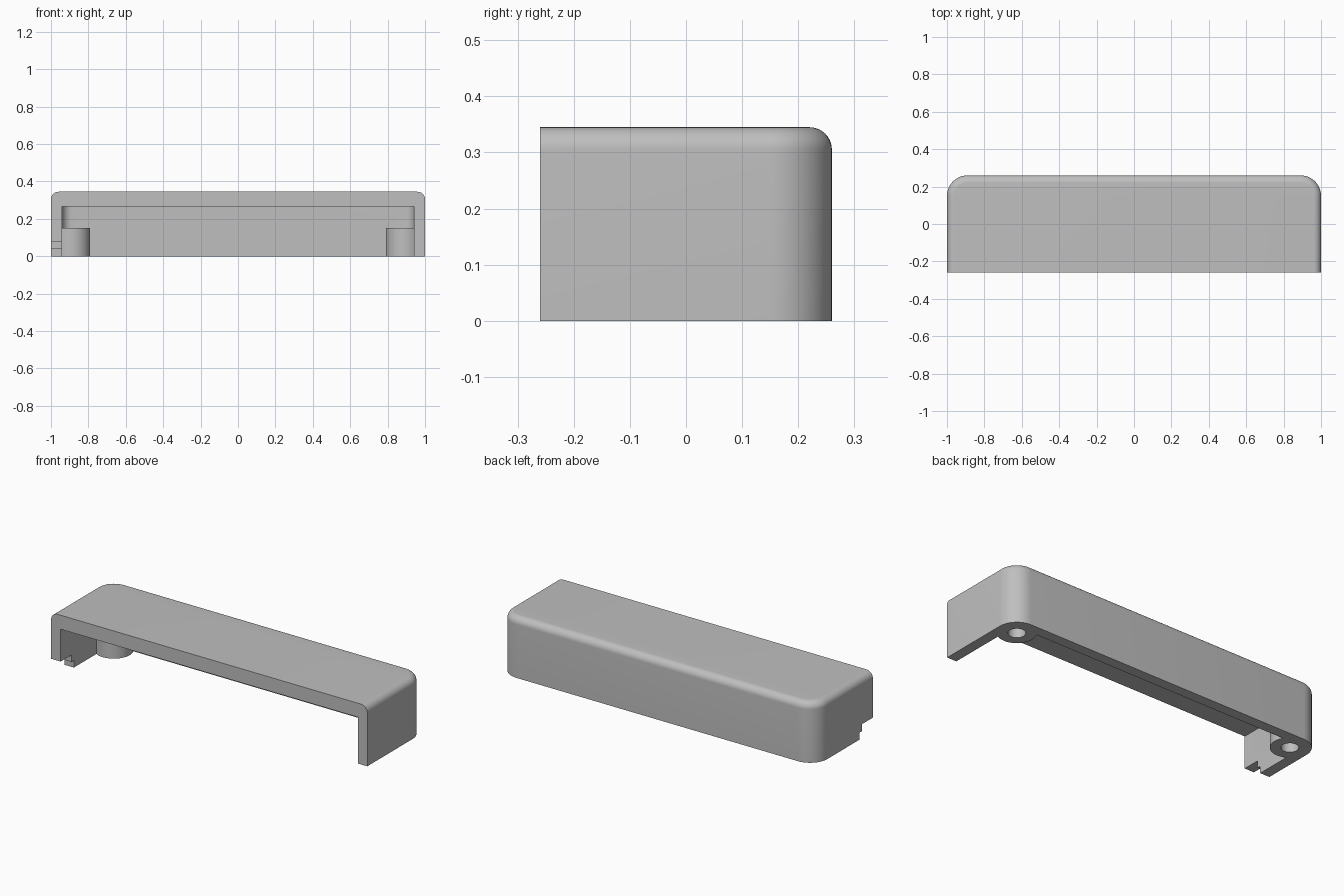
import bpy, bmesh, math

cube = bpy.data.objects.get("Cube")
if cube:
    bpy.data.objects.remove(cube, do_unlink=True)

HALF_Y, HEIGHT = 0.26, 0.345
WALL, CORNER, FILLET = 0.06, 0.11, 0.04
CEILING = 0.265

grey = bpy.data.materials.new("plain grey")
grey.use_nodes = True
colour = (0.52, 0.52, 0.52, 1)
grey.diffuse_color = colour
grey.node_tree.nodes["Principled BSDF"].inputs["Base Color"].default_value = colour


def plan(offset, front, steps=12):
    """Outline with square front corners and rounded back corners."""
    r = CORNER - offset
    cx, cy = 1 - CORNER, HALF_Y - CORNER
    pts = [(offset - 1, front), (1 - offset, front)]
    for side, start in ((1, 0), (-1, math.pi / 2)):
        for i in range(steps + 1):
            a = start + math.pi / 2 * i / steps
            pts.append((side * cx + r * math.cos(a), cy + r * math.sin(a)))
    return pts


def loft(name, rings):
    """Closed solid through rings of equal point count."""
    bm = bmesh.new()
    loops = [[bm.verts.new(p) for p in ring] for ring in rings]
    n = len(loops[0])
    for low, high in zip(loops, loops[1:]):
        for i in range(n):
            j = (i + 1) % n
            bm.faces.new((low[i], low[j], high[j], high[i]))
    bm.faces.new(loops[0][::-1])
    bm.faces.new(loops[-1])
    bmesh.ops.recalc_face_normals(bm, faces=bm.faces)
    mesh = bpy.data.meshes.new(name)
    bm.to_mesh(mesh)
    bm.free()
    obj = bpy.data.objects.new(name, mesh)
    bpy.context.collection.objects.link(obj)
    mesh.materials.append(grey)
    return obj


def prism(name, outline, z0, z1):
    return loft(name, [[(x, y, z) for x, y in outline] for z in (z0, z1)])


def circle(cx, cy, r, n=48):
    return [(cx + r * math.cos(math.tau * i / n),
             cy + r * math.sin(math.tau * i / n)) for i in range(n)]


def box(name, x0, x1, y0, y1, z0, z1):
    return prism(name, [(x0, y0), (x1, y0), (x1, y1), (x0, y1)], z0, z1)


def combine(target, tool, operation):
    mod = target.modifiers.new(operation.lower(), 'BOOLEAN')
    mod.operation, mod.solver, mod.object = operation, 'EXACT', tool
    bpy.context.view_layer.objects.active = target
    bpy.ops.object.modifier_apply(modifier=mod.name)
    bpy.data.objects.remove(tool, do_unlink=True)


# Outer body with a rounded top edge on the back and both ends
rings = [[(x, y, 0) for x, y in plan(0, -HALF_Y)]]
for i in range(11):
    a = math.pi / 2 * i / 10
    inset = FILLET * (1 - math.cos(a))
    z = HEIGHT - FILLET + FILLET * math.sin(a)
    rings.append([(x, y, z) for x, y in plan(inset, -HALF_Y)])
cover = loft("half_cover", rings)

# Hollow interior, open at the front and underneath
combine(cover, prism("cavity", plan(WALL, -0.5), -0.1, CEILING), 'DIFFERENCE')

# Screw bosses in the back corners
boss_x, boss_y = 1 - CORNER, HALF_Y - CORNER
for side in (-1, 1):
    x = side * boss_x
    combine(cover, prism("boss", circle(x, boss_y, 0.1), 0, 0.15), 'UNION')
    combine(cover, prism("screw_hole", circle(x, boss_y, 0.045), -0.1, 0.14), 'DIFFERENCE')

# Stepped notch at the front of one end wall
combine(cover, box("notch_upper", -1.1, -0.9, -0.5, -0.16, -0.1, 0.08), 'DIFFERENCE')
combine(cover, box("notch_lower", -1.1, -0.9, -0.5, -0.14, -0.1, 0.04), 'DIFFERENCE')

# Smooth the rounded areas and keep the edges crisp
bpy.ops.object.select_all(action='DESELECT')
cover.select_set(True)
bpy.context.view_layer.objects.active = cover
bpy.ops.object.shade_smooth_by_angle(angle=math.radians(30))
